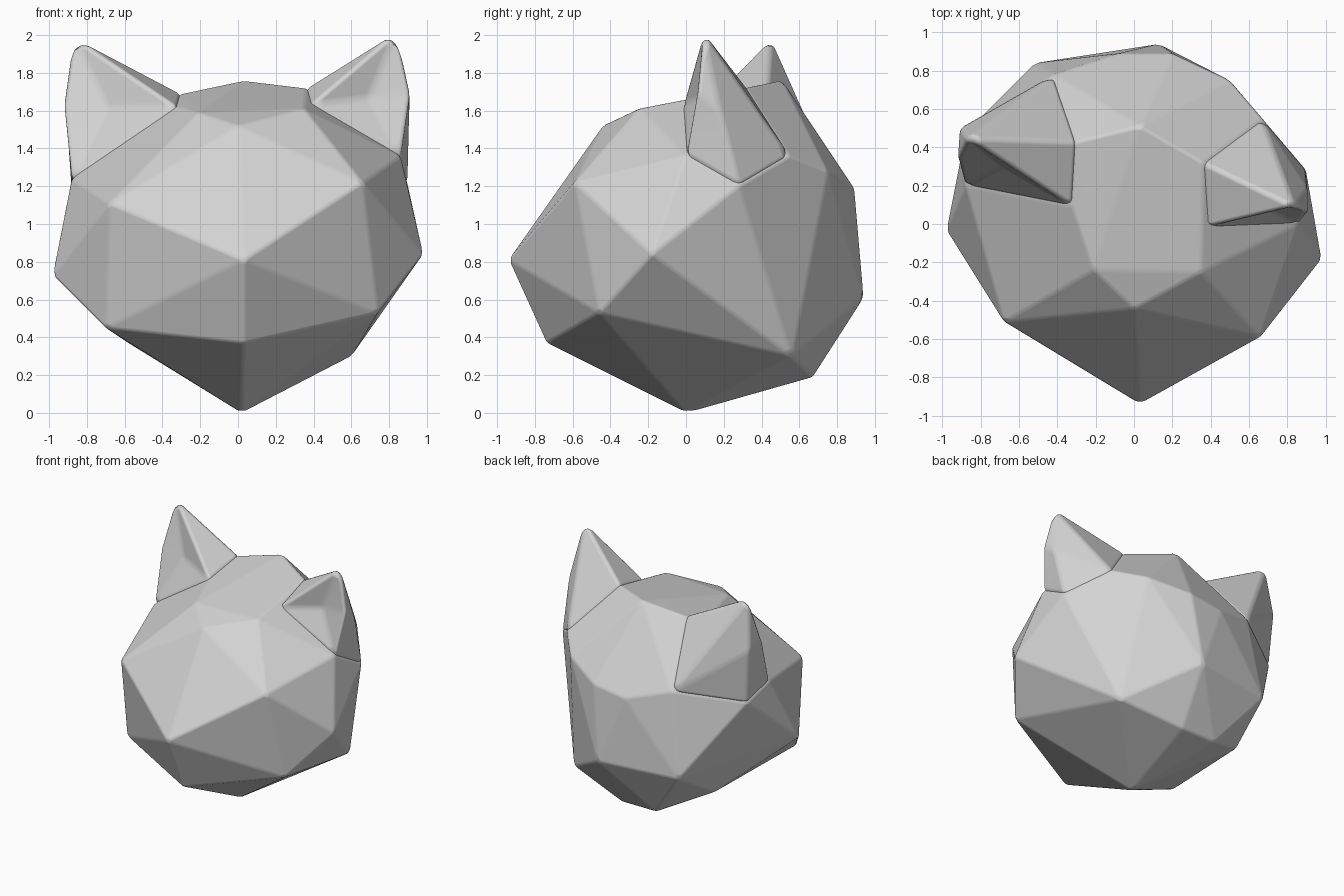
import bpy
import bmesh
from mathutils import Vector

old = bpy.data.objects.get("Cube")
if old:
    bpy.data.objects.remove(old, do_unlink=True)

# One plain grey for the whole model
grey = bpy.data.materials.new("plain_grey")
grey.use_nodes = True
grey.diffuse_color = (0.65, 0.65, 0.65, 1)
shader = next(n for n in grey.node_tree.nodes if n.type == "BSDF_PRINCIPLED")
shader.inputs["Base Color"].default_value = grey.diffuse_color


def finish(name, bm, width):
    """Turn a bmesh into a softly bevelled, smooth shaded object."""
    bmesh.ops.recalc_face_normals(bm, faces=bm.faces[:])
    for face in bm.faces:
        face.smooth = True
    mesh = bpy.data.meshes.new(name)
    bm.to_mesh(mesh)
    bm.free()
    mesh.materials.append(grey)
    obj = bpy.data.objects.new(name, mesh)
    bpy.context.collection.objects.link(obj)
    bevel = obj.modifiers.new("soft_edges", "BEVEL")
    bevel.width = width
    bevel.segments = 3
    bevel.limit_method = "ANGLE"
    bevel.angle_limit = 0.12
    bevel.harden_normals = True
    return obj


def hull(name, points, width):
    """Faceted solid wrapped around the given corners."""
    bm = bmesh.new()
    verts = [bm.verts.new(p) for p in points]
    bmesh.ops.convex_hull(bm, input=verts)
    loose = [v for v in bm.verts if not v.link_faces]
    bmesh.ops.delete(bm, geom=loose, context="VERTS")
    bmesh.ops.dissolve_limit(bm, angle_limit=0.06,
                             verts=bm.verts[:], edges=bm.edges[:])
    return finish(name, bm, width)


def ear(name, tip, inner, outer, side, back, top, front_bulge, side_bulge):
    """Pointed ear with a hollowed front, rooted inside the head."""
    T, A, B = Vector(tip), Vector(inner), Vector(outer)
    corners = {
        "T": T, "A": A, "B": B, "C": side, "D": back, "E": top,
        "H": front_bulge, "G": side_bulge,
        "F": (T + A + B) / 3 + Vector((0, 0.06, 0)),   # hollow
        "R": (tip[0] * 0.4, 0.25, 1),                  # hidden root
    }
    faces = ["TAF", "ABF", "BHF", "HTF", "THG", "HBG", "BCG", "GCD", "TGD",
             "TDE", "TEA", "ABR", "BCR", "CDR", "DER", "EAR"]
    bm = bmesh.new()
    v = {key: bm.verts.new(p) for key, p in corners.items()}
    for f in faces:
        bm.faces.new([v[key] for key in f])
    return finish(name, bm, 0.025)


# Ear corners: tip, inner, outer, side, back, top, front bulge, side bulge
left_ear = [(0.84, 0.09, 2.02), (0.38, -0.02, 1.63), (0.86, 0, 1.36),
            (0.9, 0.28, 1.2), (0.67, 0.55, 1.36), (0.36, 0.32, 1.72),
            (0.91, 0.06, 1.7), (0.91, 0.18, 1.6)]
right_ear = [(-0.87, 0.45, 1.99), (-0.32, 0.09, 1.62), (-0.88, 0.2, 1.24),
             (-0.88, 0.48, 1.17), (-0.42, 0.78, 1.25), (-0.3, 0.43, 1.69),
             (-0.92, 0.35, 1.64), (-0.91, 0.5, 1.6)]
ear("left_ear", *left_ear)
ear("right_ear", *right_ear)

# Head: face, cheeks, crown and back of the skull
face = [(0.02, 0, 0), (0.03, -0.74, 0.37), (0.03, -0.94, 0.81),
        (0, -0.44, 1.52), (-0.21, -0.24, 1.59), (0.35, -0.25, 1.61)]
cheeks = [(0.74, -0.46, 0.53), (-0.7, -0.4, 0.45),
          (0.66, -0.59, 1.22), (-0.68, -0.51, 1.11),
          (0.98, -0.18, 0.84), (-0.98, -0.03, 0.73)]
skull = [(0.03, 0.51, 1.76), (0.2, 0.89, 1.19), (-0.08, 0.89, 1.15),
         (0.5, 0.75, 1.28), (0.13, 0.94, 0.61), (-0.52, 0.84, 0.6),
         (0.6, 0.56, 0.3), (-0.58, 0.46, 0.37),
         (0.1, 0.67, 0.19), (-0.2, 0.67, 0.19)]
hull("head", face + cheeks + skull + left_ear[1:6] + right_ear[1:6], 0.015)
